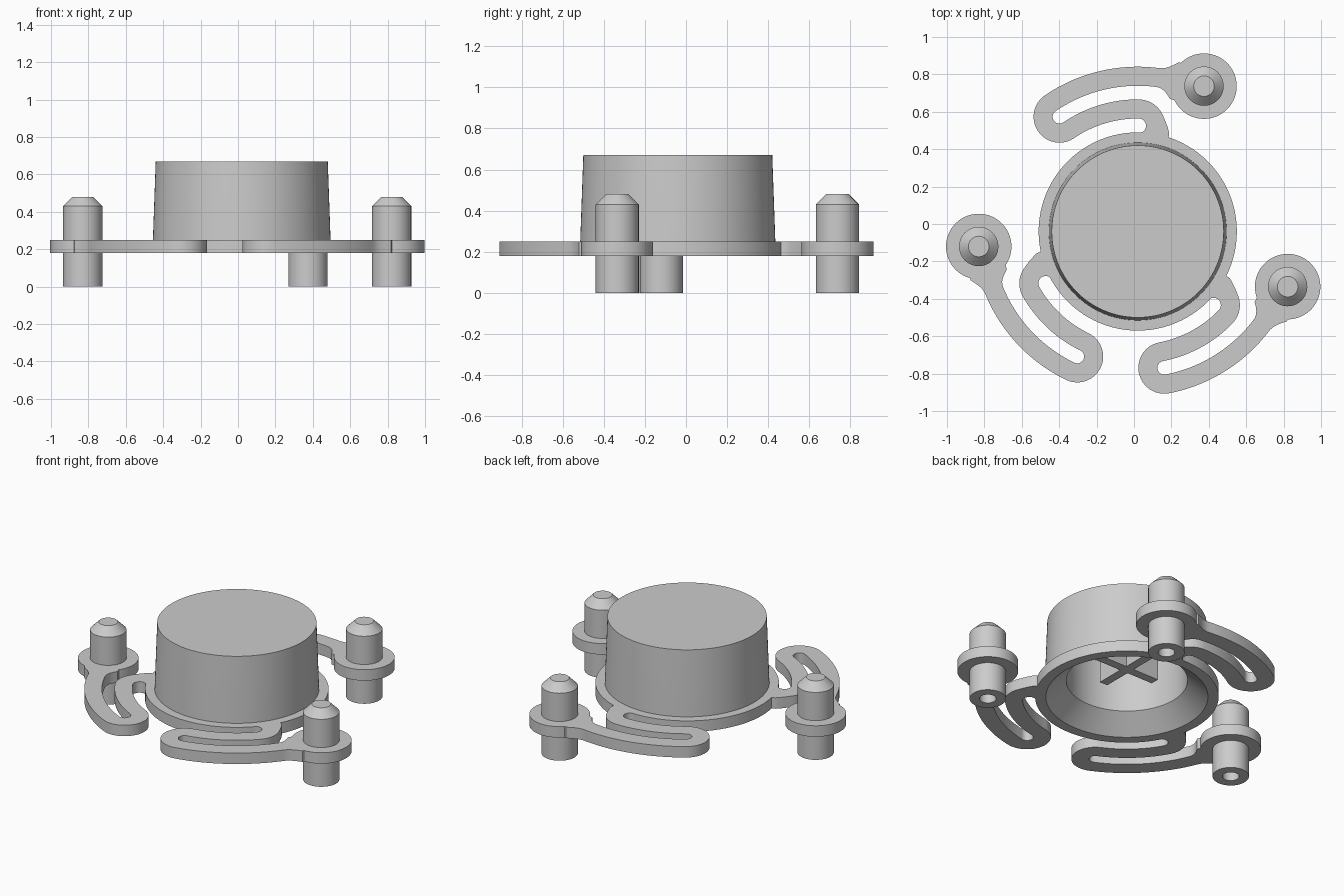
import bpy, bmesh
from math import radians, sin, cos, tau
from mathutils import Vector, Matrix

if "Cube" in bpy.data.objects:
    bpy.data.objects.remove(bpy.data.objects["Cube"], do_unlink=True)

CENTRE = Vector((0.02, -0.04, 0))
PLATE_LOW, PLATE_HIGH = 0.18, 0.25
PIN_RADIUS = 0.854
# pin angle and winding direction of each spring arm
ARMS = [(65.5, 1), (185.4, 1), (-20.2, -1)]

grey = bpy.data.materials.new("plain_grey")
grey.use_nodes = True
colour = (0.6, 0.6, 0.6, 1)
grey.diffuse_color = colour
grey.node_tree.nodes["Principled BSDF"].inputs["Base Color"].default_value = colour


def finish(name, bm, location):
    bmesh.ops.remove_doubles(bm, verts=bm.verts, dist=1e-5)
    bmesh.ops.recalc_face_normals(bm, faces=bm.faces)
    mesh = bpy.data.meshes.new(name)
    bm.to_mesh(mesh)
    bm.free()
    mesh.materials.append(grey)
    obj = bpy.data.objects.new(name, mesh)
    obj.location = location
    bpy.context.collection.objects.link(obj)
    return obj


def lathe(name, profile, location, steps=96):
    """Revolve (radius, height) points around a vertical axis."""
    bm = bmesh.new()
    verts = [bm.verts.new((r, 0, z)) for r, z in profile]
    edges = [bm.edges.new(pair) for pair in zip(verts, verts[1:])]
    bmesh.ops.spin(bm, geom=verts + edges, axis=(0, 0, 1), cent=(0, 0, 0),
                   angle=tau, steps=steps, use_merge=True)
    return finish(name, bm, location)


def disc(name, radius, low, high, location):
    return lathe(name, [(0, low), (radius, low), (radius, high), (0, high)], location)


def smooth(obj):
    bpy.ops.object.select_all(action="DESELECT")
    obj.select_set(True)
    bpy.context.view_layer.objects.active = obj
    bpy.ops.object.shade_smooth_by_angle(angle=radians(30))


def combine(target, other, operation):
    mod = target.modifiers.new("combine", "BOOLEAN")
    mod.operation = operation
    mod.solver = "EXACT"
    mod.object = other
    bpy.context.view_layer.objects.active = target
    bpy.ops.object.modifier_apply(modifier=mod.name)
    bpy.data.objects.remove(other, do_unlink=True)


def polar(radius, degrees):
    return Vector((radius * cos(radians(degrees)), radius * sin(radians(degrees))))


def spring_arm(name, pin_angle, direction):
    """Ribbon running from the pin, folding back twice, ending in the ring."""
    far, near = 58.8, 24
    half = 0.051
    path = []  # point, left half width, right half width
    for i in range(41):
        a = 4 + (far - 4) * i / 40
        w = half + 0.05 * min(1, max(0, (17 - a) / 6)) ** 2
        path.append((polar(0.83, a), w, w))
    for i in range(1, 24):
        path.append((polar(0.7425, far) + polar(0.0875, far + 180 * i / 24), half, half))
    for i in range(31):
        path.append((polar(0.655, far + (near - far) * i / 30), half, half))
    for i in range(1, 25):
        t = 165 * i / 24
        flare = 0.03 * min(1, max(0, (t - 65) / 40)) ** 2
        path.append((polar(0.565, near) + polar(0.09, near - t), half + flare, half))

    left, right = [], []
    for i, (p, wl, wr) in enumerate(path):
        tangent = path[min(i + 1, len(path) - 1)][0] - path[max(i - 1, 0)][0]
        normal = Vector((-tangent.y, tangent.x)).normalized()
        left.append(p + normal * wl)
        right.append(p - normal * wr)

    bm = bmesh.new()
    face = bm.faces.new([bm.verts.new((p.x, direction * p.y, PLATE_LOW))
                         for p in left + right[::-1]])
    top = bmesh.ops.extrude_face_region(bm, geom=[face])["geom"]
    bmesh.ops.translate(bm, vec=(0, 0, PLATE_HIGH - PLATE_LOW),
                        verts=[v for v in top if isinstance(v, bmesh.types.BMVert)])
    bmesh.ops.rotate(bm, verts=bm.verts, cent=(0, 0, 0),
                     matrix=Matrix.Rotation(radians(pin_angle), 3, "Z"))
    return finish(name, bm, CENTRE)


# Flat spring plate: ring, folded arms and pin pads in one piece
plate = disc("spring_plate", 0.53, PLATE_LOW, PLATE_HIGH, CENTRE)
for angle, direction in ARMS:
    combine(plate, spring_arm("arm", angle, direction), "UNION")
    spot = CENTRE + polar(PIN_RADIUS, angle).to_3d()
    combine(plate, disc("pad", 0.175, PLATE_LOW, PLATE_HIGH, spot), "UNION")
combine(plate, disc("bore", 0.472, 0.1, 0.3, CENTRE), "DIFFERENCE")
smooth(plate)

# Hollow button cap with a conical mouth
cap = lathe("button_cap", [(0, 0.60), (0.35, 0.60), (0.35, 0.287), (0.468, PLATE_LOW),
                           (0.476, PLATE_LOW), (0.475, PLATE_HIGH), (0.46, 0.67), (0, 0.67)],
            CENTRE, 128)
smooth(cap)

# Cross-shaped stem under the cap
bm = bmesh.new()
for size in ((0.42, 0.055), (0.055, 0.42)):
    bmesh.ops.create_cube(bm, size=1, matrix=Matrix.Translation((0, 0, 0.485))
                          @ Matrix.Diagonal((*size, 0.25, 1)))
finish("cross_stem", bm, CENTRE)

# Locating pins with chamfered tips and a blind hole underneath
for i, (angle, direction) in enumerate(ARMS):
    pin = lathe(f"locating_pin_{i + 1}",
                [(0, 0.16), (0.048, 0.16), (0.048, 0), (0.105, 0),
                 (0.105, 0.43), (0.055, 0.48), (0, 0.48)],
                CENTRE + polar(PIN_RADIUS, angle).to_3d(), 64)
    smooth(pin)
